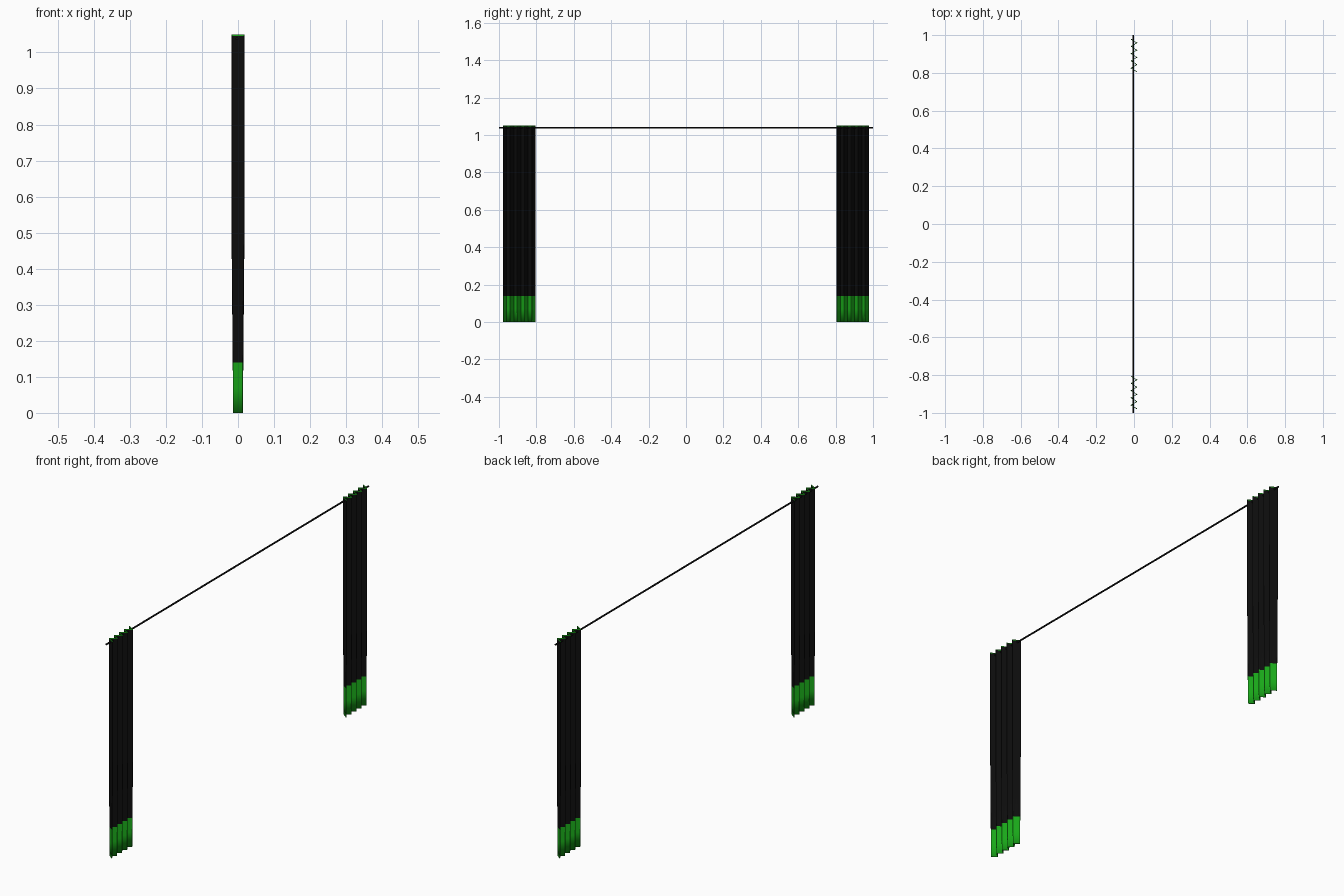
import bpy, bmesh, math

if "Cube" in bpy.data.objects:
    bpy.data.objects.remove(bpy.data.objects["Cube"])


def material(name, color):
    m = bpy.data.materials.new(name)
    m.diffuse_color = (*color, 1)
    m.use_nodes = True
    m.node_tree.nodes["Principled BSDF"].inputs["Base Color"].default_value = m.diffuse_color
    return m


BLACK = material("black", (0.004, 0.004, 0.004))
GREEN = material("green", (0.01, 0.4, 0.01))

HEIGHTS = [0, 0.07, 0.14, 0.24, 0.49, 0.77, 1.046, 1.05]
COLS, FOLDS, WIDTH = 72, 4.5, 0.172


def curtain(name, y_top):
    """Pleated sheet with a green hem and a thin green top edge."""
    bm = bmesh.new()
    rows = []
    for z in HEIGHTS:
        amp = 0.0125 + 0.0045 * min(1, z / 0.5)   # folds relax toward the hem
        row = []
        for i in range(COLS + 1):
            t = i / COLS
            a = 2 * math.pi * FOLDS * t
            y = y_top - WIDTH * t + 0.002 * math.sin(2 * a)
            row.append(bm.verts.new((-amp * math.cos(a), y, z)))
        rows.append(row)
    for r in range(len(rows) - 1):
        for i in range(COLS):
            f = bm.faces.new((rows[r][i], rows[r][i + 1],
                              rows[r + 1][i + 1], rows[r + 1][i]))
            f.material_index = 1 if r < 2 or r == len(rows) - 2 else 0
            f.smooth = True
    me = bpy.data.meshes.new(name)
    bm.to_mesh(me)
    bm.free()
    me.materials.append(BLACK)
    me.materials.append(GREEN)
    ob = bpy.data.objects.new(name, me)
    bpy.context.collection.objects.link(ob)
    mod = ob.modifiers.new("cloth_thickness", 'SOLIDIFY')
    mod.thickness = 0.002
    mod.offset = 0


# Two identical curtains, gathered at both ends of the rod
curtain("left_curtain", -0.806)
curtain("right_curtain", 0.978)

# Curtain rod threaded through the folds
bpy.ops.mesh.primitive_cylinder_add(vertices=16, radius=0.004, depth=2,
                                    location=(-0.003, 0, 1.038),
                                    rotation=(math.pi / 2, 0, 0))
rod = bpy.context.object
rod.name = "curtain_rod"
rod.data.materials.append(BLACK)
bpy.ops.object.shade_smooth_by_angle()
